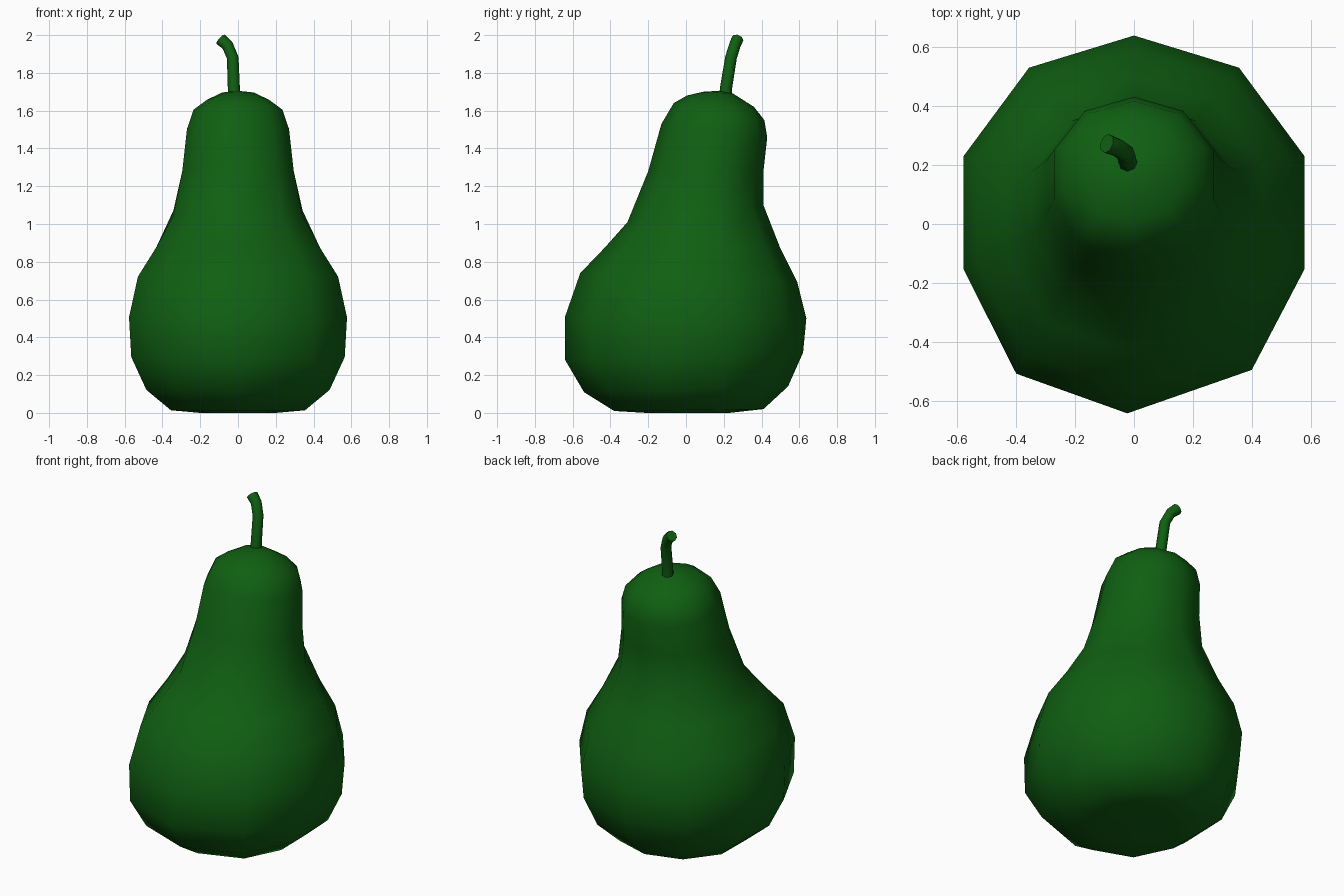
import bpy, bmesh, math
from mathutils import Vector

if "Cube" in bpy.data.objects:
    bpy.data.objects.remove(bpy.data.objects["Cube"])

green = bpy.data.materials.new("green_skin")
green.diffuse_color = (0.005, 0.115, 0.006, 1)
green.use_nodes = True
green.node_tree.nodes["Principled BSDF"].inputs["Base Color"].default_value = green.diffuse_color


def loft(name, rings, start, end):
    """Skin a list of rings and close both ends with a fan to a pole point."""
    bm = bmesh.new()
    loops = [[bm.verts.new(p) for p in ring] for ring in rings]
    n = len(loops[0])
    for a, b in zip(loops, loops[1:]):
        for i in range(n):
            j = (i + 1) % n
            bm.faces.new((a[i], a[j], b[j], b[i]))
    for loop, pole in ((loops[0], start), (loops[-1], end)):
        v = bm.verts.new(pole)
        for i in range(n):
            bm.faces.new((loop[i], loop[(i + 1) % n], v))
    bmesh.ops.recalc_face_normals(bm, faces=bm.faces)
    for f in bm.faces:
        f.smooth = True
    mesh = bpy.data.meshes.new(name)
    bm.to_mesh(mesh)
    bm.free()
    mesh.materials.append(green)
    obj = bpy.data.objects.new(name, mesh)
    bpy.context.collection.objects.link(obj)
    return obj


# Pear body: ten-sided section, slightly irregular
section = [(0, 1), (-.615, .83), (-1, .36), (-1, -.235), (-.69, -.79),
           (-.04, -1), (.69, -.77), (1, -.235), (1, .36), (.615, .83)]
# half width, front y, front z, back y, back z
profile = [(.20, -.21, .0, .23, .0), (.355, -.38, .01, .41, .02),
           (.485, -.54, .11, .54, .14), (.565, -.64, .28, .62, .32),
           (.577, -.64, .51, .637, .50), (.53, -.56, .74, .59, .69),
           (.435, -.43, .875, .50, .87), (.342, -.31, 1.01, .41, 1.10),
           (.295, -.20, 1.28, .41, 1.28), (.27, -.13, 1.53, .43, 1.46),
           (.235, -.065, 1.64, .415, 1.55), (.165, .005, 1.68, .36, 1.62),
           (.085, .09, 1.70, .25, 1.69)]
rings = []
for w, yf, zf, yb, zb in profile:
    rings.append([(u * w, (yf + yb) / 2 + v * (yb - yf) / 2,
                   (zf + zb) / 2 + v * (zb - zf) / 2) for u, v in section])
loft("pear_body", rings, (0, .01, .005), (0, .17, 1.705))

# Bent stem: eight-sided tube along a short path
path = [Vector(p) for p in ((-.02, .207, 1.65), (-.022, .212, 1.72), (-.028, .238, 1.88),
                            (-.055, .258, 1.945), (-.092, .272, 1.978))]
radii = [.034, .032, .031, .031, .033]
tube = []
for k, p in enumerate(path):
    d = (path[min(k + 1, len(path) - 1)] - path[max(k - 1, 0)]).normalized()
    side = Vector((0, 1, 0)).cross(d).normalized()
    up = d.cross(side)
    tube.append([p + radii[k] * (side * math.cos(t) + up * math.sin(t))
                 for t in (i * math.tau / 8 for i in range(8))])
stem = loft("stem", tube, path[0], path[-1])
bpy.context.view_layer.objects.active = stem
stem.select_set(True)
bpy.ops.object.shade_smooth_by_angle(angle=math.radians(60))
